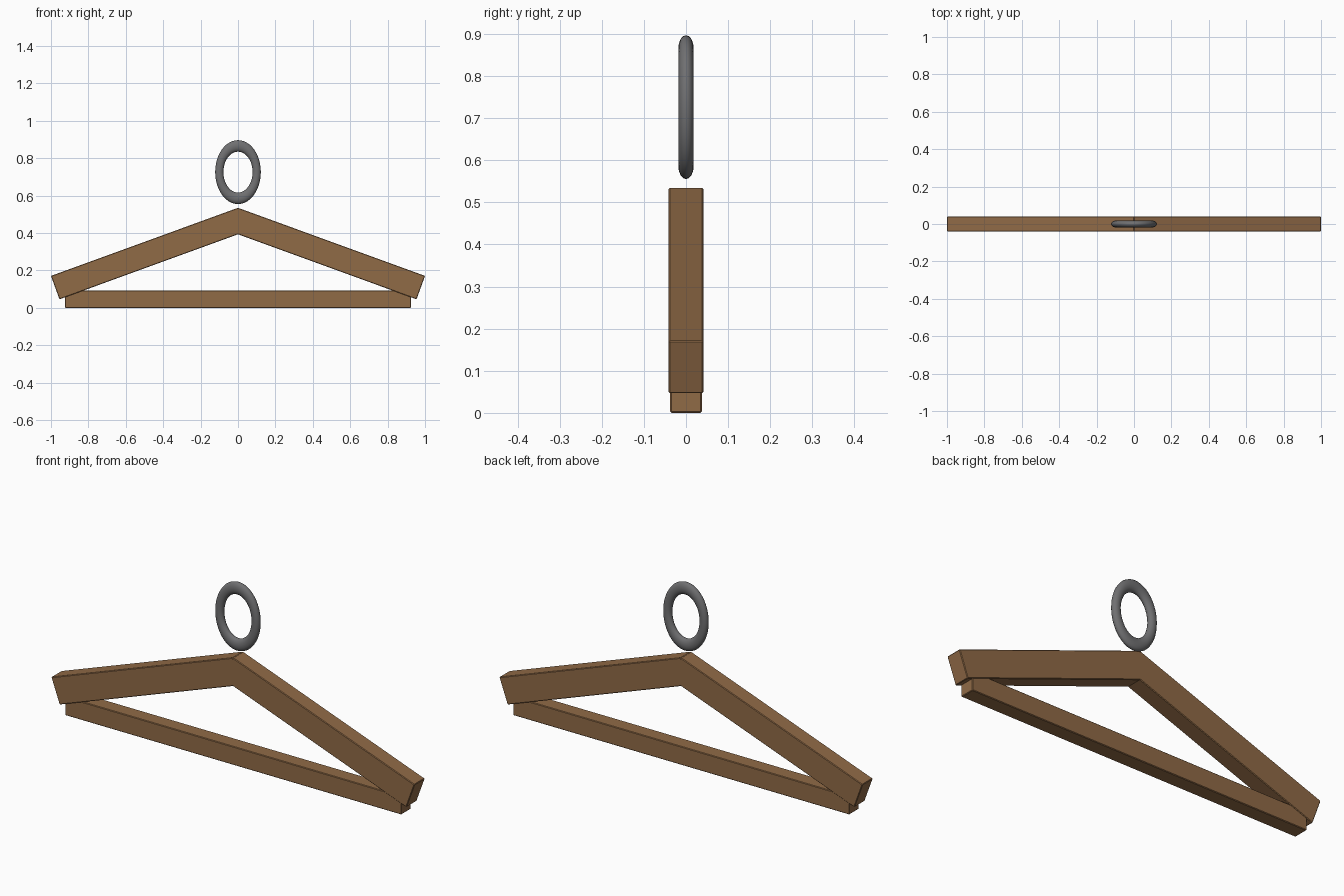
import bpy
from math import radians, sin, cos, pi

cube = bpy.data.objects.get("Cube")
if cube:
    bpy.data.objects.remove(cube, do_unlink=True)


def make_material(name, rgb):
    mat = bpy.data.materials.new(name)
    mat.use_nodes = True
    mat.diffuse_color = (*rgb, 1)
    mat.node_tree.nodes["Principled BSDF"].inputs["Base Color"].default_value = (*rgb, 1)
    return mat


wood = make_material("brown wood", (0.28, 0.145, 0.062))
metal = make_material("grey metal", (0.16, 0.16, 0.165))


def beam(name, location, size, tilt=0):
    """Wooden beam with slightly eased edges, tilted about the y axis."""
    bpy.ops.mesh.primitive_cube_add(size=1, location=location, rotation=(0, tilt, 0))
    obj = bpy.context.object
    obj.name = name
    obj.scale = size
    bpy.ops.object.transform_apply(location=False, rotation=False, scale=True)
    bevel = obj.modifiers.new("eased edges", 'BEVEL')
    bevel.width = 0.003
    bevel.segments = 1
    obj.data.materials.append(wood)
    return obj


# Sloping arms, hung from a shared top corner
slope = radians(20)
depth, apex = 0.133, 0.535
length = 1 / cos(slope)
for side, name in ((1, "left_arm"), (-1, "right_arm")):
    x = length / 2 * cos(slope) - depth / 2 * sin(slope)
    z = apex - length / 2 * sin(slope) - depth / 2 * cos(slope)
    beam(name, (side * x, 0, z), (length, 0.082, depth), side * slope)

# Straight trouser bar
beam("bottom_bar", (0, 0, 0.046), (1.85, 0.075, 0.092))

# Oval hanging ring
bpy.ops.mesh.primitive_torus_add(major_radius=0.1, minor_radius=0.022,
                                 major_segments=48, minor_segments=16,
                                 location=(0, 0, 0.726), rotation=(pi / 2, 0, 0))
ring = bpy.context.object
ring.name = "hanging_ring"
ring.scale = (1, 1.4, 0.83)
bpy.ops.object.transform_apply(location=False, rotation=False, scale=True)
ring.data.materials.append(metal)
bpy.ops.object.shade_smooth()
